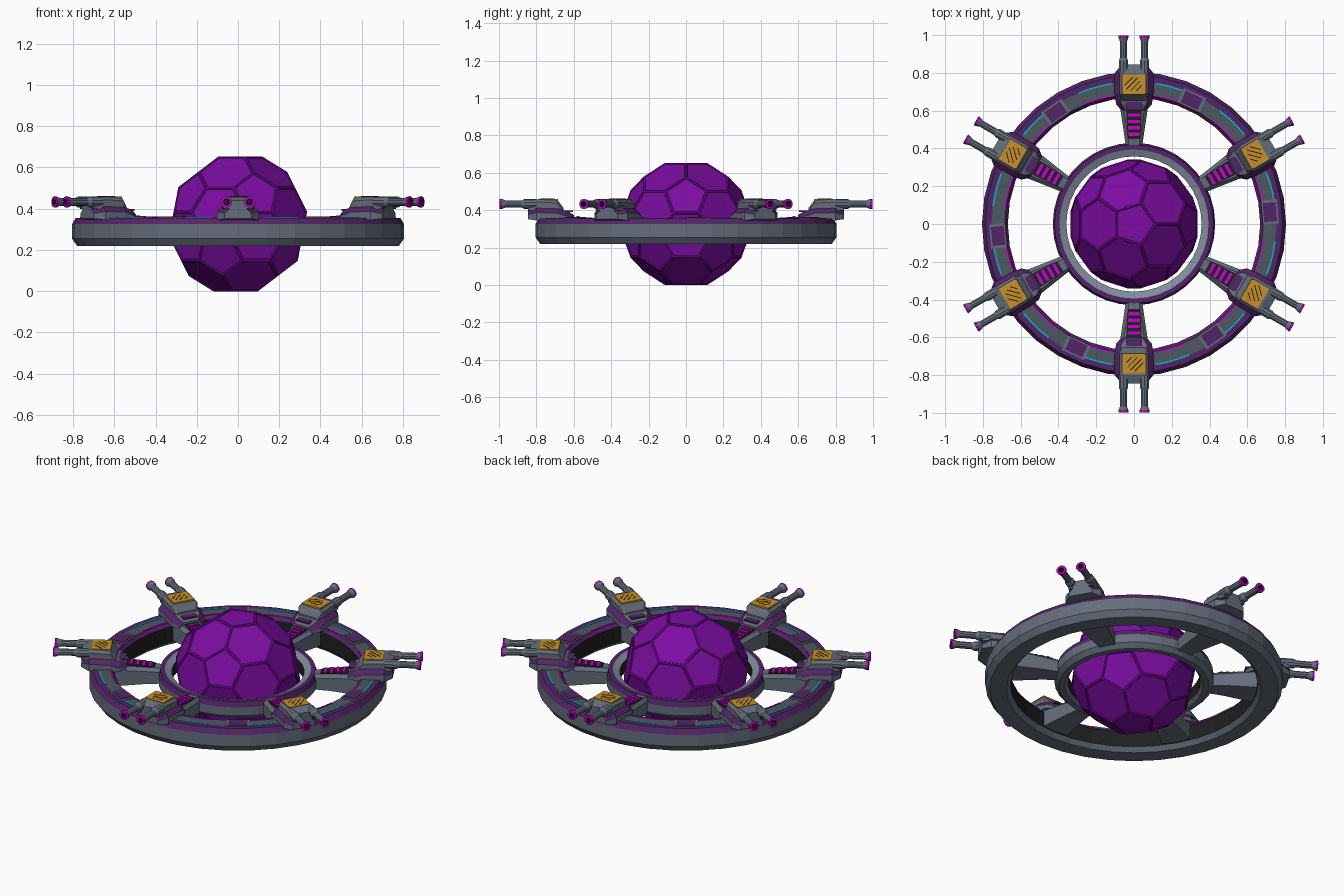
import bpy, bmesh, math
from mathutils import Matrix, Vector

cube = bpy.data.objects.get("Cube")
if cube:
    bpy.data.objects.remove(cube)


def material(name, rgb):
    m = bpy.data.materials.new(name)
    m.use_nodes = True
    m.diffuse_color = (*rgb, 1)
    m.node_tree.nodes["Principled BSDF"].inputs["Base Color"].default_value = (*rgb, 1)
    return m


GREY = material("steel grey", (0.13, 0.155, 0.2))
PALE = material("pale grey", (0.22, 0.26, 0.33))
SLATE = material("slate", (0.075, 0.095, 0.12))
BLACK = material("black", (0.014, 0.014, 0.014))
PLUM = material("plum trim", (0.085, 0.018, 0.135))
VIOLET = material("core violet", (0.2, 0.004, 0.36))
AMBER = material("amber", (0.58, 0.28, 0.018))
MAGENTA = material("magenta", (0.6, 0.0, 0.68))
CYAN = material("cyan", (0.0, 0.5, 0.58))


def finish(name, bm, mats):
    bmesh.ops.recalc_face_normals(bm, faces=bm.faces)
    mesh = bpy.data.meshes.new(name)
    bm.to_mesh(mesh)
    bm.free()
    for m in mats:
        mesh.materials.append(m)
    return place(name, mesh, 0)


def place(name, mesh, angle):
    ob = bpy.data.objects.new(name, mesh)
    ob.rotation_euler.z = math.radians(angle)
    bpy.context.collection.objects.link(ob)
    return ob


def skin(bm, rings, closed=False, slots=None):
    """Bridge equal loops of points; slots gives a material index per side."""
    loops = [[bm.verts.new(p) for p in ring] for ring in rings]
    n = len(loops[0])
    pairs = list(zip(loops, loops[1:]))
    if closed:
        pairs.append((loops[-1], loops[0]))
    for a, b in pairs:
        for i in range(n):
            j = (i + 1) % n
            f = bm.faces.new((a[i], a[j], b[j], b[i]))
            f.material_index = slots[i] if slots else 0
    if not closed:
        bm.faces.new(loops[0])
        bm.faces.new(loops[-1])


def lathe(name, profile, mats, slots=None, steps=36, start=0, sweep=360):
    """Turn a closed (radius, height) outline around the vertical axis."""
    full = sweep == 360
    bm = bmesh.new()
    rings = []
    for k in range(steps if full else steps + 1):
        a = math.radians(start + sweep * k / steps)
        rings.append([(r * math.cos(a), r * math.sin(a), z) for r, z in profile])
    skin(bm, rings, full, slots)
    return finish(name, bm, mats)


def loft(name, sections, mats, chamfer=0.02, slots=None):
    """Block along x with chamfered top edges: (x, half width, bottom, top)."""
    bm = bmesh.new()
    rings = []
    for x, w, lo, hi in sections:
        c = min(chamfer, (hi - lo) * 0.7)
        rings.append([(x, -w, lo), (x, w, lo), (x, w, hi - c),
                      (x, w - c, hi), (x, c - w, hi), (x, -w, hi - c)])
    skin(bm, rings, False, slots)
    return finish(name, bm, mats)


def add_box(bm, centre, size, turn=0, slot=0):
    mat = (Matrix.Translation(centre) @ Matrix.Rotation(math.radians(turn), 4, 'Z')
           @ Matrix.Diagonal((*size, 1)))
    for v in bmesh.ops.create_cube(bm, size=1, matrix=mat)["verts"]:
        for f in v.link_faces:
            f.material_index = slot


def repeat(ob, first):
    """Six copies around the hub."""
    ob.rotation_euler.z = math.radians(first)
    for k in range(1, 6):
        place(f"{ob.name}_{k + 1}", ob.data, first + 60 * k)


# Core: truncated icosahedron with grooved panel joints
ico = bmesh.new()
bmesh.ops.create_icosphere(ico, subdivisions=1, radius=0.4)
points = [a.co.lerp(b.co, 1 / 3) for e in ico.edges
          for a, b in (e.verts, reversed(e.verts))]
ico.free()
bm = bmesh.new()
for p in points:
    bm.verts.new(p + Vector((0, 0, 0.326)))
bmesh.ops.convex_hull(bm, input=bm.verts)
bmesh.ops.dissolve_limit(bm, angle_limit=0.05, verts=bm.verts, edges=bm.edges)
bmesh.ops.recalc_face_normals(bm, faces=bm.faces)
panels = list(bm.faces)
bmesh.ops.inset_individual(bm, faces=panels, thickness=0.008)
bmesh.ops.inset_individual(bm, faces=panels, thickness=0.004, depth=-0.004)
finish("core_sphere", bm, [VIOLET])

# Rings
lathe("outer_ring",
      [(0.69, 0.22), (0.78, 0.22), (0.805, 0.255), (0.805, 0.325), (0.787, 0.356),
       (0.755, 0.356), (0.685, 0.356), (0.668, 0.335), (0.668, 0.245)],
      [GREY, PLUM, SLATE, BLACK], [0, 0, 0, 1, 1, 2, 1, 3, 0])
lathe("inner_ring",
      [(0.375, 0.24), (0.405, 0.24), (0.43, 0.265), (0.43, 0.315), (0.42, 0.345),
       (0.395, 0.345), (0.358, 0.33), (0.358, 0.26)],
      [GREY, PLUM, PALE, BLACK], [0, 0, 0, 1, 1, 2, 3, 0])

# Light strips on the outer ring, both sides of every turret
for side, start in (("left", 9), ("right", -23)):
    for label, r, mat in (("outer", 0.748, CYAN), ("inner", 0.683, MAGENTA)):
        strip = lathe(f"{label}_light_{side}",
                      [(r, 0.35), (r + 0.008, 0.35), (r + 0.008, 0.359), (r, 0.359)],
                      [mat], steps=3, start=start, sweep=14)
        repeat(strip, 30)

# Framed hatches between turrets
bm = bmesh.new()
add_box(bm, (0.722, 0, 0.356), (0.085, 0.13, 0.008))
add_box(bm, (0.722, 0, 0.359), (0.068, 0.1, 0.008), slot=1)
repeat(finish("ring_hatch", bm, [GREY, PLUM]), 5)

# Spokes with a ladder of lights
repeat(loft("spoke", [(0.40, 0.042, 0.26, 0.343), (0.50, 0.056, 0.26, 0.352),
                      (0.69, 0.085, 0.25, 0.368)], [GREY], 0.018), 30)
bm = bmesh.new()
skin(bm, [[(x, -w, z), (x, w, z), (x, w, z + 0.006), (x, -w, z + 0.006)]
          for x, w, z in ((0.45, 0.03, 0.346), (0.50, 0.036, 0.35), (0.61, 0.042, 0.358))])
for k in range(4):
    x = 0.475 + 0.034 * k
    add_box(bm, (x, 0, 0.354 + 0.09 * (x - 0.47)), (0.017, 0.064, 0.008), slot=1)
repeat(finish("spoke_lights", bm, [BLACK, MAGENTA]), 30)

# Turret base and upper housing
repeat(loft("turret_base",
            [(0.60, 0.065, 0.345, 0.375), (0.635, 0.095, 0.345, 0.395),
             (0.69, 0.102, 0.345, 0.412), (0.80, 0.102, 0.345, 0.415),
             (0.845, 0.065, 0.352, 0.405)],
            [GREY, PLUM], 0.028, [0, 0, 1, 0, 1, 0]), 30)
repeat(loft("turret_housing",
            [(0.655, 0.062, 0.395, 0.412), (0.685, 0.078, 0.395, 0.452),
             (0.80, 0.078, 0.395, 0.458), (0.845, 0.07, 0.40, 0.44)],
            [GREY], 0.014), 30)
bm = bmesh.new()
add_box(bm, (0.625, 0, 0.394), (0.04, 0.085, 0.009))
repeat(finish("turret_rear_panel", bm, [PLUM]), 30)

# Amber hazard plate with diagonal stripes
bm = bmesh.new()
add_box(bm, (0.738, 0, 0.456), (0.105, 0.122, 0.009))
for k, length in enumerate((0.04, 0.07, 0.085, 0.06)):
    add_box(bm, (0.72 + 0.012 * k, -0.026 + 0.018 * k, 0.457),
            (length, 0.005, 0.009), -45, 1)
repeat(finish("hazard_plate", bm, [AMBER, BLACK]), 30)

# Twin barrels: sleeve, tube, flared muzzle with a dark bore
bm = bmesh.new()
outline = [(0.80, 0.026, 0), (0.865, 0.026, 0), (0.88, 0.019, 0), (0.965, 0.019, 0),
           (0.985, 0.027, 0), (0.997, 0.028, 1), (0.998, 0.016, 2), (0.95, 0.014, 2)]
for y in (-0.056, 0.056):
    rings = [[(x, y + r * math.cos(a), 0.433 + r * math.sin(a))
              for a in (math.tau * (i + 0.5) / 10 for i in range(10))]
             for x, r, _ in outline]
    first = len(bm.faces)
    skin(bm, rings)
    bm.faces.ensure_lookup_table()
    for i, (_, _, slot) in enumerate(outline[1:]):
        for f in bm.faces[first + i * 10:first + i * 10 + 10]:
            f.material_index = 1 if i == 5 else slot
    bm.faces[-1].material_index = 2
repeat(finish("twin_barrels", bm, [GREY, MAGENTA, BLACK]), 30)
